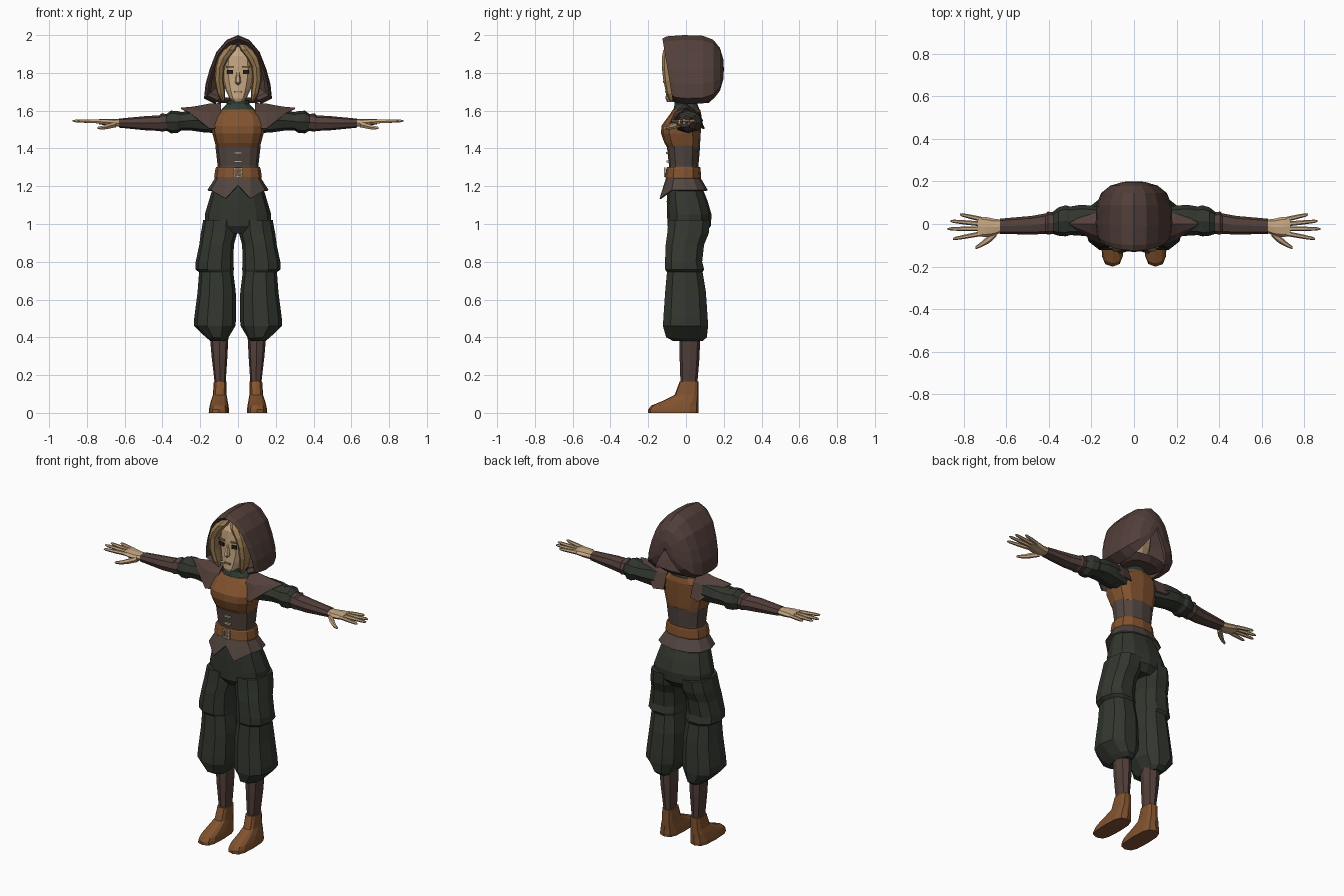
import bpy, bmesh, math
from mathutils import Vector


def material(name, r, g, b):
    m = bpy.data.materials.new(name)
    m.diffuse_color = (r, g, b, 1)
    return m


HIDE = material("dark brown leather", 0.085, 0.05, 0.042)
CORSET = material("grey brown leather", 0.085, 0.06, 0.05)
TAN = material("tan leather", 0.22, 0.085, 0.028)
GREEN = material("dark green cloth", 0.032, 0.038, 0.028)
COLLAR = material("collar green", 0.03, 0.05, 0.036)
SKIN = material("skin", 0.56, 0.38, 0.22)
HAIR = material("blond hair", 0.34, 0.21, 0.09)
METAL = material("pale metal", 0.5, 0.43, 0.34)
DARK = material("eye dark", 0.02, 0.015, 0.012)
LIP = material("lip", 0.36, 0.19, 0.12)


def skin(name, mat, rings, closed=True, caps=True, mirror=False, thick=0):
    """Bridge a list of point rings into one flat-faced object."""
    bm = bmesh.new()
    vs = [[bm.verts.new(p) for p in r] for r in rings]
    n = len(vs[0])
    for a, b in zip(vs, vs[1:]):
        for i in range(n if closed else n - 1):
            j = (i + 1) % n
            bm.faces.new((a[i], a[j], b[j], b[i]))
    if caps:
        bm.faces.new(vs[0])
        bm.faces.new(vs[-1])
    bmesh.ops.remove_doubles(bm, verts=bm.verts, dist=0.0005)
    bmesh.ops.recalc_face_normals(bm, faces=bm.faces)
    me = bpy.data.meshes.new(name)
    bm.to_mesh(me)
    bm.free()
    me.materials.append(mat)
    ob = bpy.data.objects.new(name, me)
    bpy.context.collection.objects.link(ob)
    if thick:
        s = ob.modifiers.new("thickness", 'SOLIDIFY')
        s.thickness = thick
    if mirror:
        ob.modifiers.new("mirror", 'MIRROR')
    return ob


def loop(axis, row, n, p):
    """Rounded ring at level t filling the box a0..a1, b0..b1."""
    t, a0, a1, b0, b1 = row
    pts = []
    for i in range(n):
        ang = 2 * math.pi * i / n
        c, s = math.cos(ang), math.sin(ang)
        a = (a0 + a1) / 2 + (a1 - a0) / 2 * math.copysign(abs(c) ** p, c)
        b = (b0 + b1) / 2 + (b1 - b0) / 2 * math.copysign(abs(s) ** p, s)
        pts.append(Vector((a, b, t)) if axis == 'z' else Vector((t, a, b)))
    return pts


def loft(name, mat, axis, rows, n=12, p=0.85, mirror=False):
    return skin(name, mat, [loop(axis, r, n, p) for r in rows], mirror=mirror)


def body(name, mat, rows, **k):
    """Symmetric loft: rows of height, half width, front y, back y."""
    return loft(name, mat, 'z', [(z, -w, w, f, b) for z, w, f, b in rows], **k)


def plate(name, mat, centre, size, rot=0, mirror=False):
    x, y, z = (s / 2 for s in size)
    rings = [[Vector((sx * x, sy * y, h)) for sx, sy in ((-1, -1), (1, -1), (1, 1), (-1, 1))] for h in (-z, z)]
    cs, sn = math.cos(rot), math.sin(rot)
    c = Vector(centre)
    rings = [[Vector((v.x * cs - v.y * sn, v.x * sn + v.y * cs, v.z)) + c for v in r] for r in rings]
    return skin(name, mat, rings, mirror=mirror)


# Hood: arches strung from the face opening to the back
ARCH = [(0.12, 1.635), (0.18, 1.665), (0.172, 1.74), (0.15, 1.82), (0.115, 1.91), (0.06, 1.975), (0, 2.0)]
ARCH += [(-x, z) for x, z in ARCH[-2::-1]]
STATIONS = [(0.08, 0.86, 0), (-0.10, 0.80, 0.14), (-0.125, 0.90, 0.15), (-0.10, 0.965, 0.14), (-0.01, 1, 0.05),
            (0.09, 0.98, 0), (0.145, 0.86, 0), (0.18, 0.62, 0), (0.198, 0.28, 0), (0.2, 0.05, 0)]
skin("hood", HIDE, [[Vector((x * s, y + k * (2 - z), 1.82 + (z - 1.82) * s)) for x, z in ARCH]
                    for y, s, k in STATIONS], closed=False, caps=False)
body("hood_base", HIDE, [(1.64, 0.10, -0.02, 0.12), (1.67, 0.155, -0.04, 0.15)])

# Head, face and hair
body("head", SKIN, [(1.645, 0.022, -0.10, -0.03), (1.665, 0.045, -0.108, 0.02), (1.71, 0.066, -0.105, 0.06),
                    (1.77, 0.083, -0.1, 0.08), (1.83, 0.088, -0.1, 0.09), (1.89, 0.08, -0.095, 0.08),
                    (1.94, 0.045, -0.06, 0.05)], p=0.75)
body("neck", SKIN, [(1.60, 0.05, -0.05, 0.05), (1.68, 0.042, -0.05, 0.045)])
body("nose", SKIN, [(1.735, 0.006, -0.105, -0.08), (1.75, 0.016, -0.125, -0.08), (1.81, 0.007, -0.104, -0.08)], n=6)
plate("mouth", LIP, (0, -0.106, 1.7), (0.04, 0.009, 0.01))
plate("eye", DARK, (0.042, -0.096, 1.805), (0.032, 0.009, 0.02), 0.2, True)
plate("eyebrow", HAIR, (0.042, -0.096, 1.832), (0.042, 0.009, 0.008), 0.2, True)
loft("front_hair", HAIR, 'z', [(1.65, 0.07, 0.085, -0.085, -0.06), (1.69, 0.068, 0.11, -0.105, -0.04),
                               (1.76, 0.076, 0.125, -0.12, -0.03), (1.83, 0.072, 0.122, -0.128, -0.02),
                               (1.88, 0.045, 0.11, -0.128, -0.02), (1.92, 0.012, 0.085, -0.12, 0),
                               (1.95, 0, 0.05, -0.09, 0.02)], n=8, mirror=True)

# Torso: collar, chest piece, corset, belt
body("collar", COLLAR, [(1.55, 0.12, -0.085, 0.08), (1.61, 0.085, -0.065, 0.07), (1.635, 0.06, -0.06, 0.06),
                        (1.655, 0.062, -0.062, 0.06)])
body("chest_piece", TAN, [(1.405, 0.115, -0.10, 0.072), (1.43, 0.122, -0.115, 0.075), (1.48, 0.136, -0.132, 0.078),
                          (1.52, 0.14, -0.13, 0.08), (1.575, 0.13, -0.09, 0.082), (1.605, 0.085, -0.07, 0.075)],
     p=0.75)
body("corset", CORSET, [(1.23, 0.112, -0.095, 0.07), (1.31, 0.108, -0.09, 0.066), (1.415, 0.12, -0.102, 0.075)])
body("belt", TAN, [(1.24, 0.124, -0.108, 0.078), (1.25, 0.126, -0.11, 0.08), (1.295, 0.119, -0.104, 0.077),
                   (1.303, 0.115, -0.1, 0.074)])
for i, z in enumerate((1.33, 1.375)):
    plate(f"corset_clasp_{i}", METAL, (0, -0.097 - i * 0.003, z), (0.042, 0.012, 0.01))
for i, (x, z, w, h) in enumerate(((-0.02, 1.273, 0.008, 0.048), (0.02, 1.273, 0.008, 0.048),
                                  (0, 1.294, 0.046, 0.008), (0, 1.252, 0.046, 0.008), (0.005, 1.273, 0.022, 0.008))):
    plate(f"buckle_bar_{i}", METAL, (x, -0.112, z), (w, 0.009, h))

# Flared skirt under the belt, notched at the front
hem = loop('z', (1.18, -0.162, 0.162, -0.13, 0.115), 12, 0.85)
for i, v in enumerate(hem):
    if i == 9:
        v.z, v.y = 1.205, -0.118
    elif i in (8, 10):
        v.z, v.x, v.y = 1.135, v.x * 0.75, -0.14
skin("corset_skirt", CORSET, [loop('z', (1.245, -0.12, 0.12, -0.105, 0.077), 12, 0.85), hem], caps=False, thick=0.008)

# Baggy trousers
body("trouser_hips", GREEN, [(0.95, 0.11, -0.07, 0.10), (0.99, 0.175, -0.098, 0.132), (1.05, 0.176, -0.10, 0.135),
                             (1.12, 0.155, -0.102, 0.115), (1.17, 0.14, -0.10, 0.095), (1.21, 0.122, -0.09, 0.078)])
loft("trouser_leg", GREEN, 'z', [(0.38, 0.065, 0.145, -0.07, 0.09), (0.40, 0.05, 0.17, -0.11, 0.115),
                                 (0.46, 0.014, 0.232, -0.127, 0.122), (0.50, 0.01, 0.232, -0.125, 0.12),
                                 (0.64, 0.012, 0.214, -0.115, 0.11), (0.745, 0.025, 0.206, -0.105, 0.092),
                                 (0.76, 0.022, 0.226, -0.115, 0.10), (0.80, 0.024, 0.224, -0.115, 0.09),
                                 (0.89, 0.022, 0.205, -0.112, 0.10), (0.95, 0.005, 0.197, -0.104, 0.125),
                                 (1.02, 0.005, 0.184, -0.098, 0.132)], n=10, mirror=True)

# Leggings and shoes
loft("legging", HIDE, 'z', [(0.15, 0.066, 0.123, -0.028, 0.06), (0.18, 0.064, 0.126, -0.03, 0.062),
                            (0.30, 0.056, 0.14, -0.034, 0.072), (0.42, 0.05, 0.15, -0.034, 0.075)], n=8, mirror=True)
loft("shoe", TAN, 'z', [(0, 0.048, 0.155, -0.2, 0.065), (0.018, 0.048, 0.154, -0.2, 0.067),
                        (0.038, 0.05, 0.15, -0.185, 0.066), (0.065, 0.055, 0.143, -0.12, 0.066),
                        (0.095, 0.06, 0.133, -0.06, 0.066), (0.165, 0.06, 0.128, -0.034, 0.066)],
     n=12, p=0.65, mirror=True)

# Pointed shoulder capes
CAPE = [(0.09, 0.088, 1.51, 1.64), (0.15, 0.1, 1.505, 1.638), (0.20, 0.075, 1.545, 1.628),
        (0.25, 0.04, 1.585, 1.62), (0.302, 0.004, 1.612, 1.616)]
skin("shoulder_cape", HIDE, [[Vector((x, k * w, lo + (hi - lo) * (1 - abs(k) ** 2.2)))
                              for k in (-1, -0.62, 0, 0.62, 1)] for x, w, lo, hi in CAPE],
     closed=False, caps=False, mirror=True, thick=0.008)

# Sleeves and bracers
loft("sleeve", GREEN, 'x', [(0.10, -0.06, 0.07, 1.48, 1.60), (0.18, -0.062, 0.085, 1.485, 1.61),
                            (0.25, -0.055, 0.09, 1.495, 1.60), (0.30, -0.052, 0.082, 1.495, 1.592),
                            (0.32, -0.058, 0.088, 1.482, 1.598), (0.355, -0.055, 0.078, 1.48, 1.60),
                            (0.375, -0.048, 0.062, 1.492, 1.585), (0.40, -0.03, 0.045, 1.51, 1.565)],
     n=8, mirror=True)
loft("bracer", HIDE, 'x', [(0.37, -0.045, 0.055, 1.495, 1.582), (0.405, -0.05, 0.058, 1.488, 1.585),
                           (0.415, -0.046, 0.05, 1.493, 1.575), (0.48, -0.05, 0.038, 1.495, 1.572),
                           (0.63, -0.046, 0.025, 1.51, 1.558)], n=8, mirror=True)

# Hands: palm, four fingers, thumb
loft("palm", SKIN, 'x', [(0.62, -0.04, 0.02, 1.515, 1.555), (0.66, -0.055, 0.025, 1.515, 1.555),
                         (0.70, -0.062, 0.034, 1.522, 1.557), (0.735, -0.055, 0.034, 1.528, 1.555)],
     n=8, mirror=True)
for i, (y0, y1, tip) in enumerate(((0.022, 0.045, 0.817), (0.0, 0.014, 0.862), (-0.022, -0.023, 0.875),
                                   (-0.045, -0.07, 0.85))):
    rows = []
    for t, r in ((0, 0.0115), (0.5, 0.0105), (0.9, 0.008), (1, 0.004)):
        y, x = y0 + (y1 - y0) * t, 0.715 + (tip - 0.715) * t
        z = 1.542 + 0.004 * t
        rows.append((x, y - r, y + r, z - r, z + r))
    loft(f"finger_{i}", SKIN, 'x', rows, n=6, p=1, mirror=True)
loft("thumb", SKIN, 'x', [(0.645, -0.058, -0.02, 1.51, 1.545), (0.68, -0.09, -0.05, 1.503, 1.535),
                          (0.715, -0.108, -0.082, 1.498, 1.522), (0.745, -0.119, -0.105, 1.502, 1.515)],
     n=6, p=1, mirror=True)
